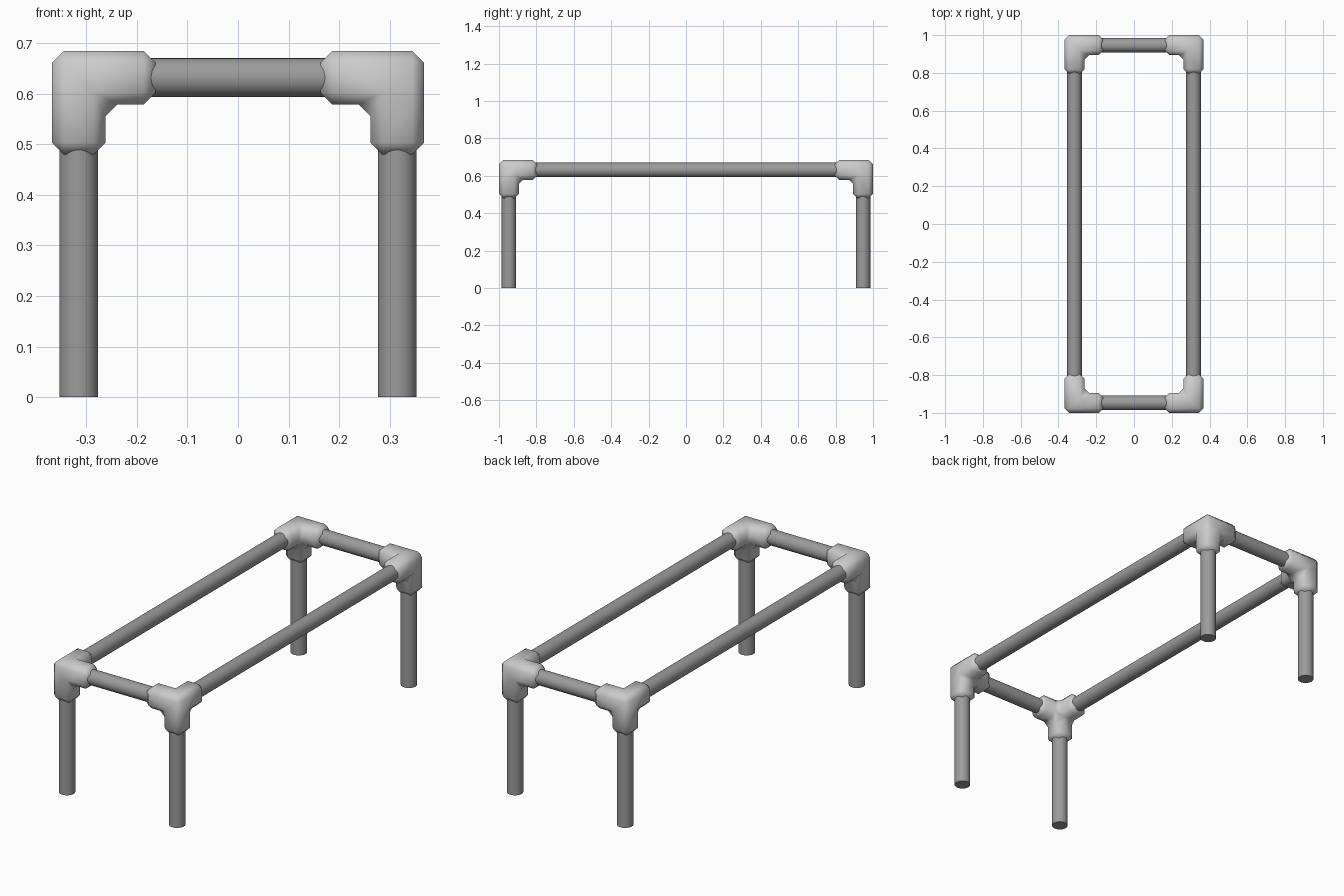
import bpy, bmesh
from mathutils import Vector, Matrix

if "Cube" in bpy.data.objects:
    bpy.data.objects.remove(bpy.data.objects["Cube"])

CX, CY, CZ = 0.315, 0.947, 0.632   # centre of a corner fitting
HALF = 0.053                       # half width of a fitting arm
ARM = 0.205                        # outer length of a fitting arm
BEVEL = 0.0235
R = 0.0385                         # tube radius

dark = bpy.data.materials.new("dark_tube")
dark.diffuse_color = (0.33, 0.33, 0.33, 1)
dark.use_nodes = True
dark.node_tree.nodes["Principled BSDF"].inputs["Base Color"].default_value = dark.diffuse_color


def add_object(name, bm):
    bmesh.ops.recalc_face_normals(bm, faces=bm.faces[:])
    mesh = bpy.data.meshes.new(name)
    bm.to_mesh(mesh)
    bm.free()
    obj = bpy.data.objects.new(name, mesh)
    bpy.context.collection.objects.link(obj)
    return obj


def mirror(obj, x, y):
    mod = obj.modifiers.new("mirror", 'MIRROR')
    mod.use_axis = (x, y, False)
    mod.use_clip = False
    mod.use_mirror_merge = False


def tube(name, start, end, x, y):
    start, end = Vector(start), Vector(end)
    axis = end - start
    rot = Vector((0, 0, 1)).rotation_difference(axis).to_matrix().to_4x4()
    bm = bmesh.new()
    bmesh.ops.create_cone(bm, cap_ends=True, segments=32, radius1=R, radius2=R,
                          depth=axis.length,
                          matrix=Matrix.Translation((start + end) / 2) @ rot)
    for f in bm.faces:
        f.smooth = len(f.verts) == 4
    for e in bm.edges:
        if any(not f.smooth for f in e.link_faces):
            e.smooth = False
    obj = add_object(name, bm)
    obj.data.materials.append(dark)
    mirror(obj, x, y)


# Three-way corner fittings: a cube with three faces pulled out, edges chamfered
bm = bmesh.new()
bmesh.ops.create_cube(bm, size=2 * HALF, matrix=Matrix.Translation((-CX, -CY, CZ)))
directions = [Vector((1, 0, 0)), Vector((0, 1, 0)), Vector((0, 0, -1))]
bm.normal_update()
arms = [f for f in bm.faces if any(f.normal.dot(d) > 0.9 for d in directions)]
for f in bmesh.ops.extrude_discrete_faces(bm, faces=arms)["faces"]:
    f.normal_update()
    d = max(directions, key=lambda v: abs(f.normal.dot(v)))
    bmesh.ops.translate(bm, verts=f.verts[:], vec=d * (ARM - 2 * HALF))
for f in bm.faces:
    f.smooth = True
fitting = add_object("corner_fittings", bm)
bevel = fitting.modifiers.new("bevel", 'BEVEL')
bevel.width = BEVEL
bevel.segments = 1
bevel.limit_method = 'ANGLE'
mirror(fitting, True, True)

# Legs and rails
tube("legs", (-CX, -CY, 0), (-CX, -CY, CZ), True, True)
tube("end_rails", (-CX, -CY, CZ), (CX, -CY, CZ), False, True)
tube("side_rails", (-CX, -CY, CZ), (-CX, CY, CZ), True, False)
